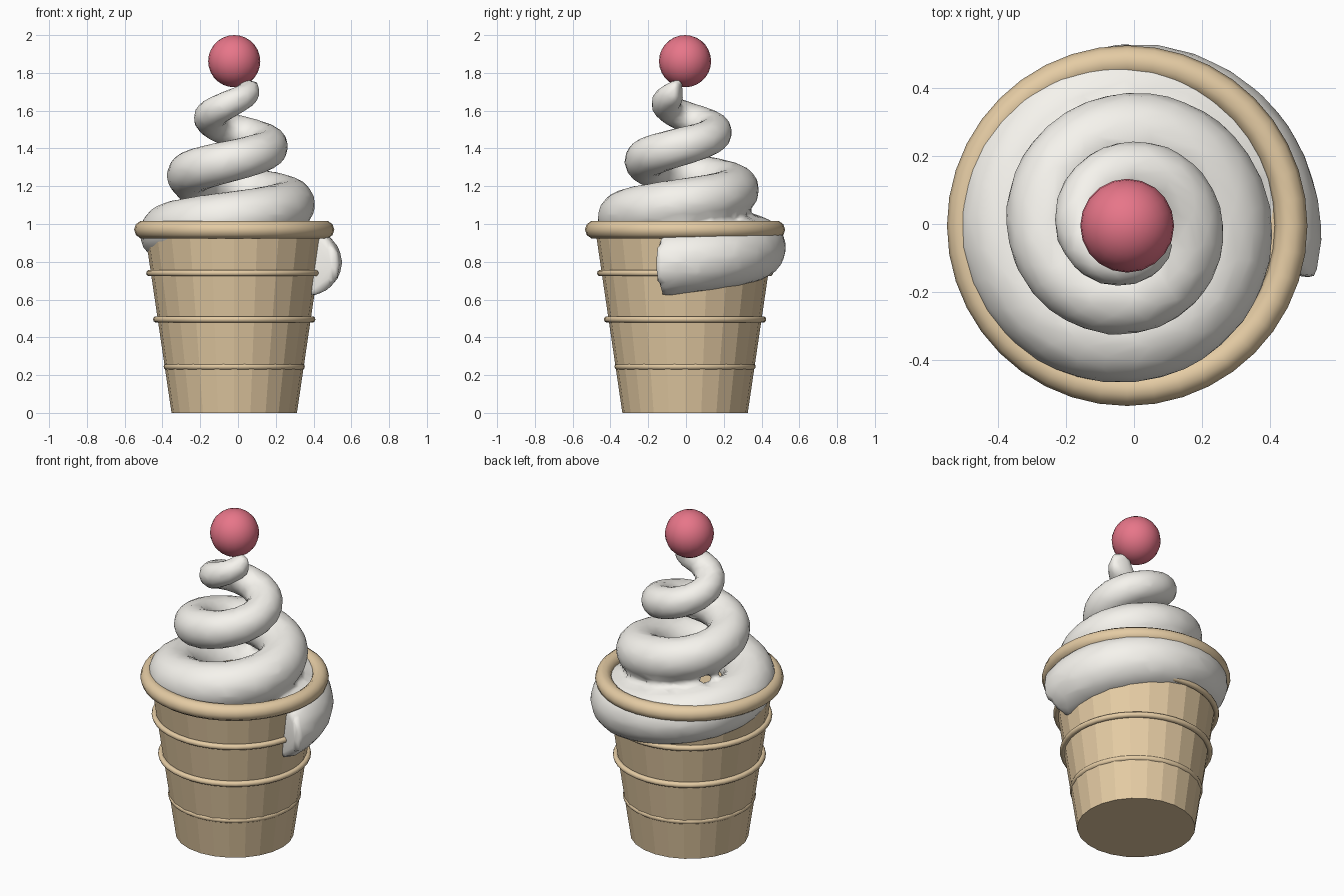
import bpy, bmesh, math
from math import cos, sin, tau

if "Cube" in bpy.data.objects:
    bpy.data.objects.remove(bpy.data.objects["Cube"])

CX, CY = -0.02, -0.005


def material(name, rgb):
    m = bpy.data.materials.new(name)
    m.diffuse_color = (*rgb, 1)
    m.use_nodes = True
    m.node_tree.nodes["Principled BSDF"].inputs["Base Color"].default_value = m.diffuse_color
    return m


WAFER = material("wafer", (0.78, 0.60, 0.37))
CREAM = material("cream", (0.92, 0.90, 0.85))
RED = material("cherry_red", (0.80, 0.18, 0.25))


def finish(name, mat, smooth=True):
    ob = bpy.context.object
    ob.name = name
    ob.data.materials.append(mat)
    if smooth:
        bpy.ops.object.shade_smooth()
    return ob


def ring(name, z, major, minor):
    bpy.ops.mesh.primitive_torus_add(location=(CX, CY, z), major_radius=major, minor_radius=minor,
                                     major_segments=40, minor_segments=10)
    finish(name, WAFER)


# Faceted wafer cup
bpy.ops.mesh.primitive_cone_add(vertices=24, radius1=0.332, radius2=0.475, depth=0.97,
                                location=(CX, CY, 0.485))
finish("wafer_cup", WAFER, smooth=False)

# Thick rim and thin bands
ring("cup_rim", 0.97, 0.482, 0.048)
for i, (z, r) in enumerate([(0.245, 0.357), (0.495, 0.413), (0.74, 0.449)]):
    ring(f"cup_band_{i + 1}", z, r, 0.017)

# Tapering spiral of soft ice cream, starting outside the cup
bm = bmesh.new()
T0, T1, N, SIDES = -0.045, 2.96, 90, 14
rings = []
for i in range(N + 1):
    t = T0 + (T1 - T0) * i / N
    a = tau * t
    tube = 0.172 - 0.033 * t
    path = 0.402 - 0.11 * t
    z = 0.80 + 0.307 * t
    loop = []
    for k in range(SIDES):
        b = tau * k / SIDES
        r = path + tube * cos(b)
        loop.append(bm.verts.new((CX + r * cos(a), CY + r * sin(a), z + tube * sin(b))))
    rings.append(loop)
for p, q in zip(rings, rings[1:]):
    for k in range(SIDES):
        j = (k + 1) % SIDES
        bm.faces.new((p[k], p[j], q[j], q[k]))
bm.faces.new(rings[0])
bm.faces.new(rings[-1])
bmesh.ops.recalc_face_normals(bm, faces=bm.faces)
me = bpy.data.meshes.new("ice_cream_swirl")
bm.to_mesh(me)
bm.free()
swirl = bpy.data.objects.new("ice_cream_swirl", me)
bpy.context.collection.objects.link(swirl)
me.materials.append(CREAM)

# Fuse and soften the coils, then reduce to a coarse mesh
rm = swirl.modifiers.new("fuse", 'REMESH')
rm.mode = 'VOXEL'
rm.voxel_size = 0.025
rm.use_smooth_shade = True
sm = swirl.modifiers.new("soften", 'SMOOTH')
sm.factor = 0.5
sm.iterations = 4
dc = swirl.modifiers.new("coarsen", 'DECIMATE')
dc.ratio = 0.2

# Cherry on top
bpy.ops.mesh.primitive_uv_sphere_add(segments=20, ring_count=14, radius=0.138,
                                     location=(CX, CY, 1.862))
finish("cherry", RED)
